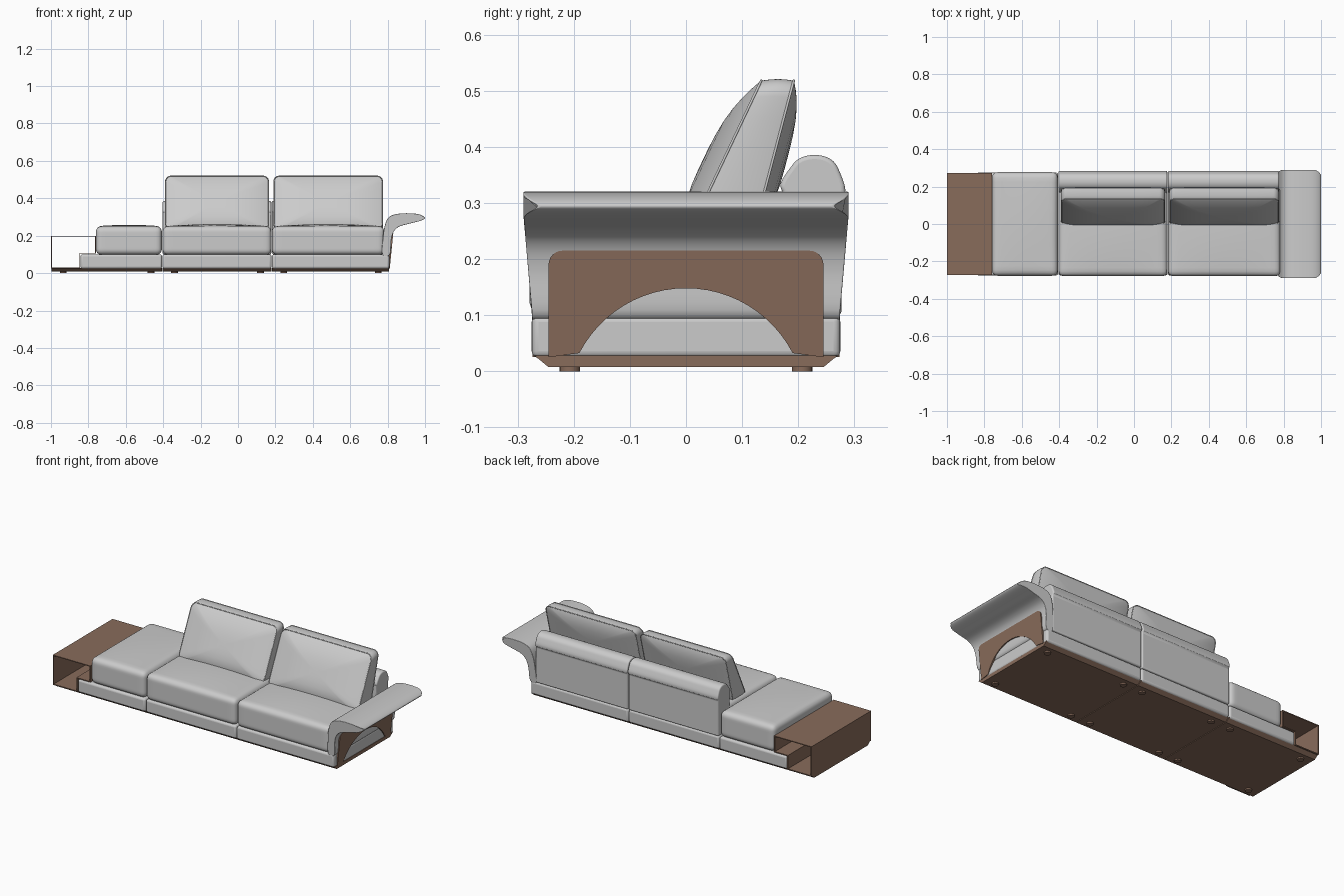
import bpy, bmesh, math
from mathutils import Vector

cube = bpy.data.objects.get("Cube")
if cube:
    bpy.data.objects.remove(cube, do_unlink=True)

wood = bpy.data.materials.new("brown_wood")
wood.use_nodes = True
BROWN = (0.25, 0.15, 0.105, 1)
wood.diffuse_color = BROWN
wood.node_tree.nodes["Principled BSDF"].inputs["Base Color"].default_value = BROWN


def finish(name, bm, material=None, bevel=0, segments=4, smooth=True):
    bmesh.ops.recalc_face_normals(bm, faces=bm.faces)
    mesh = bpy.data.meshes.new(name)
    bm.to_mesh(mesh)
    bm.free()
    obj = bpy.data.objects.new(name, mesh)
    bpy.context.collection.objects.link(obj)
    if material:
        mesh.materials.append(material)
    if bevel:
        mod = obj.modifiers.new("Bevel", 'BEVEL')
        mod.width, mod.segments = bevel, segments
        mod.limit_method, mod.angle_limit = 'ANGLE', math.radians(40)
    if smooth:
        bpy.ops.object.select_all(action='DESELECT')
        obj.select_set(True)
        bpy.context.view_layer.objects.active = obj
        bpy.ops.object.shade_smooth_by_angle(angle=math.radians(35))
    return obj


def box(name, lo, hi, material=None, bevel=0, shape=None):
    lo, hi = Vector(lo), Vector(hi)
    bm = bmesh.new()
    bmesh.ops.create_cube(bm, size=1)
    for v in bm.verts:
        v.co = (lo + hi) / 2 + v.co * (hi - lo)
        if shape:
            shape(v.co)
    return finish(name, bm, material, bevel, smooth=bool(bevel))


def soft_box(name, lo, hi, radius, puff=0.0, cuts=19):
    """Rounded upholstery block with a gently swollen top."""
    lo, hi = Vector(lo), Vector(hi)
    mid, half = (lo + hi) / 2, (hi - lo) / 2
    bm = bmesh.new()
    bmesh.ops.create_cube(bm, size=2)
    bmesh.ops.subdivide_edges(bm, edges=bm.edges[:], cuts=cuts, use_grid_fill=True)
    for v in bm.verts:
        t = [math.sin(c * math.pi / 2) for c in v.co]
        p = Vector(t[i] * half[i] for i in range(3))
        core = Vector(max(radius - half[i], min(half[i] - radius, p[i])) for i in range(3))
        p = core + (p - core).normalized() * radius
        if t[2] > 0:
            p.z += puff * t[2] * (1 - t[0] ** 2) * (1 - t[1] ** 2)
        v.co = mid + p
    return finish(name, bm)


def spline(points, steps=6):
    """Smooth closed curve through a few points."""
    pts, out = [Vector(p) for p in points], []
    n = len(pts)
    for i in range(n):
        a, b, c, d = (pts[(i + k) % n] for k in (-1, 0, 1, 2))
        for s in range(steps):
            t = s / steps
            out.append(0.5 * (2 * b + (c - a) * t + (2 * a - 5 * b + 4 * c - d) * t * t
                              + (3 * b - a - 3 * c + d) * t ** 3))
    return out


def prism(name, first, second, material=None, bevel=0):
    """Solid between two matching outlines."""
    bm = bmesh.new()
    rings = [[bm.verts.new(p) for p in ring] for ring in (first, second)]
    n = len(first)
    for ring in rings:
        bm.faces.new(ring)
    for i in range(n):
        j = (i + 1) % n
        bm.faces.new((rings[0][i], rings[0][j], rings[1][j], rings[1][i]))
    return finish(name, bm, material, bevel)


# Plinths, feet and upholstered bases of the three modules
def taper(co):
    if co.z < 0.015:
        co.y *= 0.91


modules = {"end": (-1.0, -0.405), "middle": (-0.405, 0.18), "arm_side": (0.18, 0.81)}
for name, (x0, x1) in modules.items():
    box(name + "_plinth", (x0 + 0.002, -0.27, 0.008), (x1 - 0.002, 0.27, 0.028), wood, shape=taper)
    for fx in (x0 + 0.065, x1 - 0.06):
        for fy in (-0.207, 0.207):
            bm = bmesh.new()
            bmesh.ops.create_cone(bm, cap_ends=True, segments=24, radius1=0.018, radius2=0.018, depth=0.012)
            bmesh.ops.translate(bm, vec=(fx, fy, 0.006), verts=bm.verts)
            finish(name + "_foot", bm, wood)
    left = -0.842 if name == "end" else x0 + 0.001
    box(name + "_base", (left, -0.275, 0.024), (x1 - 0.001, 0.275, 0.1), bevel=0.012)

# Seat cushions
soft_box("ottoman_cushion", (-0.76, -0.277, 0.098), (-0.407, 0.277, 0.25), 0.03, 0.008)
soft_box("middle_seat", (-0.403, -0.279, 0.098), (0.178, 0.2, 0.25), 0.028, 0.012)
soft_box("arm_side_seat", (0.182, -0.279, 0.098), (0.782, 0.2, 0.25), 0.028, 0.012)

# Low backrests
back_profile = spline([(0.277, 0.31), (0.272, 0.36), (0.25, 0.382), (0.215, 0.384),
                       (0.189, 0.367), (0.172, 0.32)])[:31]
back_profile += [Vector((0.165, 0.1)), Vector((0.277, 0.1))]
for name, x0, x1 in (("middle", -0.403, 0.178), ("arm_side", 0.182, 0.775)):
    prism(name + "_backrest", [(x0, *p) for p in back_profile],
          [(x1, *p) for p in back_profile], bevel=0.014)


# Leaning back cushions: front and rear domes joined by a tapered side band
def front_y(z):
    return 0.135 - 0.475 * (0.52 - z)


def rear_y(z):
    return 0.19 - 0.263 * (0.51 - z)


def outline(x0, x1, z0, z1, r, arc=8):
    pts = []
    corners = ((x1 - r, z1 - r), (x0 + r, z1 - r), (x0 + r, z0 + r), (x1 - r, z0 + r))
    for k, (cx, cz) in enumerate(corners):
        for s in range(arc + 1):
            a = math.pi / 2 * (k + s / arc)
            pts.append((cx + r * math.cos(a), cz + r * math.sin(a)))
        nx, nz = corners[(k + 1) % 4]
        ex, ez = (nx - cx) / 6, (nz - cz) / 6
        pts += [(pts[-1][0] + ex * i, pts[-1][1] + ez * i) for i in range(1, 6)]
    return pts


def back_cushion(name, x0, x1, z0=0.235, z1=0.518):
    edge = outline(x0, x1, z0, z1, 0.03)
    cx, cz = (x0 + x1) / 2, (z0 + z1) / 2
    scales = [0.12, 0.3, 0.5, 0.65, 0.78, 0.88, 0.95, 1.0]
    layers = [(s, 0, -0.037 * (1 - s ** 3)) for s in scales]
    layers += [(1 + 0.02 * math.sin(math.pi * f), f, 0) for f in (0.25, 0.5, 0.75)]
    layers += [(s, 1, 0.025 * (1 - s ** 3)) for s in reversed(scales)]
    bm = bmesh.new()
    rings = []
    for s, f, bulge in layers:
        ring = []
        for x, z in edge:
            x, z = cx + (x - cx) * min(s, 1.01), cz + (z - cz) * s
            y = front_y(z) * (1 - f) + rear_y(z) * f + bulge
            ring.append(bm.verts.new((x, y, z)))
        rings.append(ring)
    n = len(edge)
    for a, b in zip(rings, rings[1:]):
        for i in range(n):
            j = (i + 1) % n
            bm.faces.new((a[i], a[j], b[j], b[i]))
    bm.faces.new(rings[0])
    bm.faces.new(rings[-1])
    finish(name, bm)
    # Piping along both seams
    for side, plane in (("front", front_y), ("rear", rear_y)):
        curve = bpy.data.curves.new(name + "_" + side + "_piping", 'CURVE')
        curve.dimensions = '3D'
        curve.bevel_depth, curve.bevel_resolution = 0.0025, 1
        path = curve.splines.new('POLY')
        path.points.add(n - 1)
        path.use_cyclic_u = True
        for point, (x, z) in zip(path.points, edge):
            point.co = (x, plane(z), z, 1)
        bpy.context.collection.objects.link(bpy.data.objects.new(curve.name, curve))


back_cushion("middle_back_cushion", -0.387, 0.163)
back_cushion("arm_side_back_cushion", 0.192, 0.772)

# Winged armrest
arm = spline([(0.772, 0.1), (0.775, 0.19), (0.784, 0.25), (0.803, 0.295), (0.84, 0.314),
              (0.90, 0.32), (0.965, 0.315), (0.998, 0.298), (0.985, 0.283), (0.92, 0.265),
              (0.865, 0.25), (0.835, 0.225), (0.82, 0.18), (0.812, 0.1)])


def arm_half(x, z):
    corner = max(0, min(1, (x - 0.955) / 0.045))
    return 0.274 + 0.016 * min(1, max(0, z - 0.1) / 0.18) - 0.035 * (1 - math.sqrt(1 - corner ** 2))


prism("armrest", [(x, -arm_half(x, z), z) for x, z in arm],
      [(x, arm_half(x, z), z) for x, z in arm], bevel=0.012)

# Wooden end panel with an arched opening
panel = [(-0.245, 0.025)]
for cy, start in ((-0.22, math.pi), (0.22, math.pi / 2)):
    for s in range(7):
        a = start - math.pi / 2 * s / 6
        panel.append((cy + 0.025 * math.cos(a), 0.19 + 0.025 * math.sin(a)))
panel.append((0.245, 0.025))
R, span = 0.214, math.asin(0.19 / 0.214)
for s in range(25):
    a = span * (1 - s / 12)
    panel.append((R * math.sin(a), 0.148 - R + R * math.cos(a)))
prism("arm_end_panel", [(0.795 + 0.1 * z, y, z) for y, z in panel],
      [(0.809 + 0.1 * z, y, z) for y, z in panel], wood)

# Open side shelf, a thin folded board
T = 0.005
fold = [(-0.9975, 0.028), (-0.9975, 0.197), (-0.762, 0.197), (-0.762, 0.106),
        (-0.846, 0.106), (-0.846, 0.028), (-0.9975, 0.028)]
for (xa, za), (xb, zb) in zip(fold, fold[1:]):
    box("shelf_board", (min(xa, xb) - T / 2, -0.274, min(za, zb) - T / 2),
        (max(xa, xb) + T / 2, 0.274, max(za, zb) + T / 2), wood)
